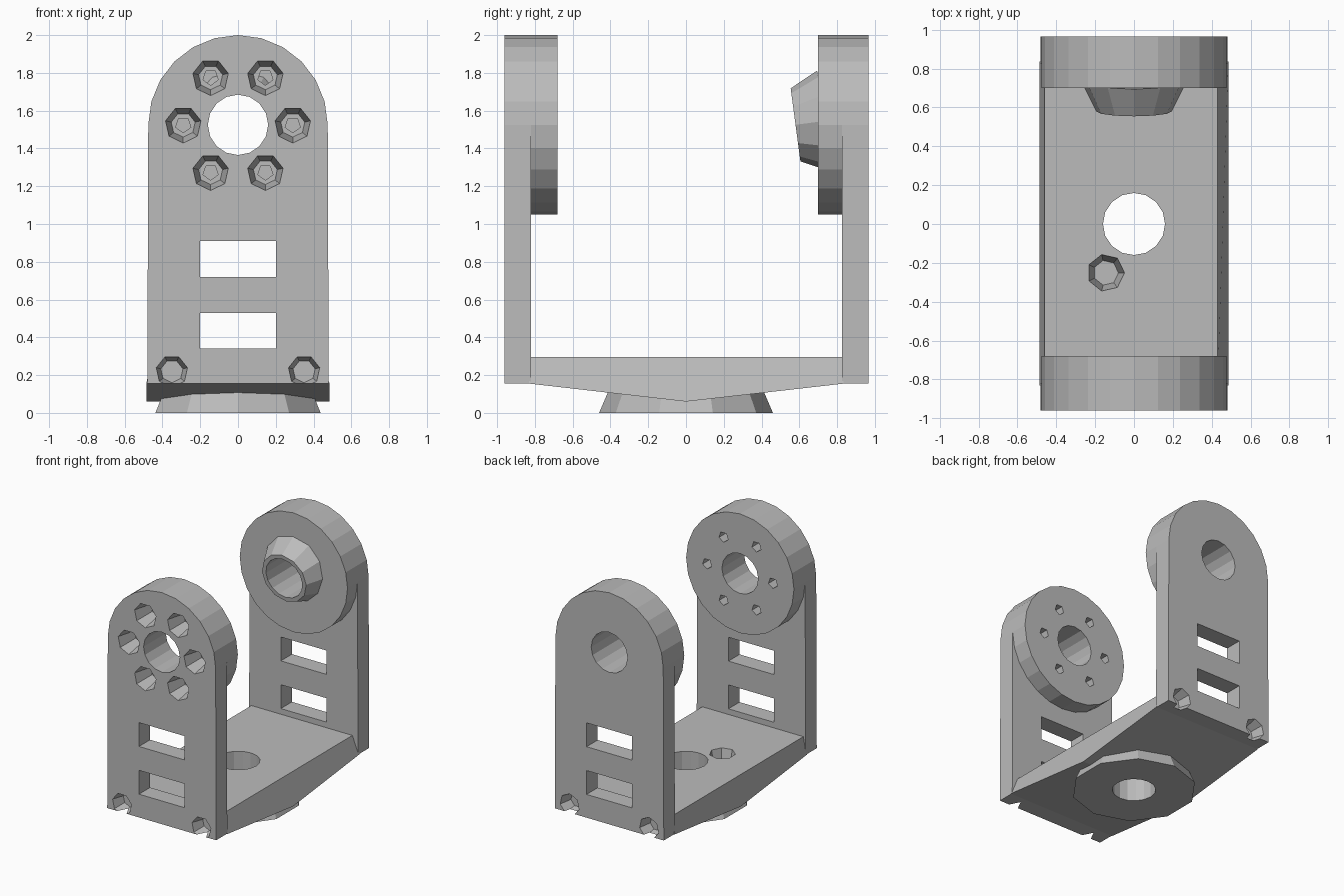
import bpy, bmesh
from math import sin, cos, pi
from mathutils import Matrix, Vector

if "Cube" in bpy.data.objects:
    bpy.data.objects.remove(bpy.data.objects["Cube"], do_unlink=True)

metal = bpy.data.materials.new("plain grey")
metal.use_nodes = True
GREY = (0.5, 0.5, 0.5, 1)
metal.diffuse_color = GREY
metal.node_tree.nodes["Principled BSDF"].inputs["Base Color"].default_value = GREY

AXIS_Z = 1.525   # height of the pivot
RADIUS = 0.475   # arch and disc radius
BORE = 0.16


def make(name, bm):
    bmesh.ops.recalc_face_normals(bm, faces=bm.faces)
    mesh = bpy.data.meshes.new(name)
    bm.to_mesh(mesh)
    bm.free()
    mesh.materials.append(metal)
    ob = bpy.data.objects.new(name, mesh)
    bpy.context.collection.objects.link(ob)
    return ob


def prism(name, profile, vec):
    """Extrude a closed profile of 3D points along vec."""
    bm = bmesh.new()
    face = bm.faces.new([bm.verts.new(p) for p in profile])
    res = bmesh.ops.extrude_face_region(bm, geom=[face])
    moved = [g for g in res["geom"] if isinstance(g, bmesh.types.BMVert)]
    bmesh.ops.translate(bm, vec=vec, verts=moved)
    return make(name, bm)


def frustum(name, start, end, r1, r2, sides):
    """Round or faceted body running from start to end."""
    start, end = Vector(start), Vector(end)
    d = end - start
    bm = bmesh.new()
    bmesh.ops.create_cone(bm, cap_ends=True, segments=sides, radius1=r1, radius2=r2, depth=d.length)
    rot = Vector((0, 0, 1)).rotation_difference(d).to_matrix().to_4x4()
    bm.transform(Matrix.Translation((start + end) / 2) @ rot)
    return make(name, bm)


def block(name, lo, hi):
    pts = [(lo[0], lo[1], lo[2]), (hi[0], lo[1], lo[2]), (hi[0], lo[1], hi[2]), (lo[0], lo[1], hi[2])]
    return prism(name, pts, (0, hi[1] - lo[1], 0))


def combine(target, tool, op="DIFFERENCE"):
    """Apply one boolean and discard its tool."""
    mod = target.modifiers.new("cut", "BOOLEAN")
    mod.operation, mod.object, mod.solver = op, tool, "EXACT"
    bpy.context.view_layer.objects.active = target
    bpy.ops.object.modifier_apply(modifier=mod.name)
    bpy.data.objects.remove(tool, do_unlink=True)


def screw_hole(target, mouth, direction, depth, length, r=0.1):
    """Tapered faceted pocket with a small through hole."""
    m, d = Vector(mouth), Vector(direction)
    combine(target, frustum("pocket", m - d * 0.02, m + d * depth, r, r * 0.65, 7))
    combine(target, frustum("drill", m - d * 0.02, m + d * length, r * 0.42, r * 0.42, 5))


def ring(radius, offset=0.0):
    return [(radius * cos(pi * i / 3 + offset), radius * sin(pi * i / 3 + offset)) for i in range(6)]


# Upright arms: arched plate, thick pivot disc, bore and windows
def arm(name, outer, inner, disc_face):
    s = 1 if inner > outer else -1
    arch = [(RADIUS * cos(pi * i / 12), outer, AXIS_Z + RADIUS * sin(pi * i / 12)) for i in range(13)]
    outline = [(-RADIUS - 0.005, outer, 0.155), (RADIUS + 0.005, outer, 0.155)] + arch
    ob = prism(name, outline, (0, inner - outer, 0))
    disc = frustum("disc", (0, outer + s * 0.07, AXIS_Z), (0, disc_face, AXIS_Z), RADIUS, RADIUS, 24)
    combine(ob, disc, "UNION")
    if s < 0:
        # Tapered boss on the idle arm
        boss = frustum("boss", (0, disc_face + 0.03, AXIS_Z + 0.02), (0, 0.58, AXIS_Z), 0.27, 0.195, 12)
        combine(ob, boss, "UNION")
    combine(ob, frustum("bore", (0, outer - s * 0.1, AXIS_Z), (0, outer + s * 0.6, AXIS_Z), BORE, BORE, 16))
    lo, hi = sorted((outer - s * 0.05, inner + s * 0.05))
    for z in (0.34, 0.72):
        combine(ob, block("window", (-0.2, lo, z), (0.2, hi, z + 0.19)))
    # Lower corner screw pockets
    for x in (-0.35, 0.35):
        combine(ob, frustum("corner", (x, outer - s * 0.02, 0.22), (x, outer + s * 0.1, 0.22), 0.09, 0.06, 7))
    return ob


front_arm = arm("front_arm", -0.96, -0.82, -0.68)
back_arm = arm("back_arm", 0.965, 0.825, 0.7)
for x, z in ring(0.29):
    screw_hole(front_arm, (x, -0.96, AXIS_Z + z), (0, 1, 0), 0.16, 0.4)

# Base: shallow keel underneath, sides leaning in towards the top
keel = [(-0.485, -0.83, 0.155), (-0.485, 0, 0.06), (-0.485, 0.835, 0.155), (-0.485, 0.835, 0.295), (-0.485, -0.83, 0.295)]
base = prism("base", keel, (0.97, 0, 0))
for v in base.data.vertices:
    if v.co.z > 0.25:
        v.co.x = 0.43 if v.co.x > 0 else -0.46

# Faceted mounting pad below the base
combine(base, frustum("pad", (0, 0, 0), (0, 0, 0.14), 0.46, 0.4, 10), "UNION")
combine(base, frustum("bore", (0, 0, -0.1), (0, 0, 0.5), BORE, BORE, 16))
for x, y in ring(0.29):
    screw_hole(base, (x, y, 0.295), (0, 0, -1), 0.16, 0.5)
